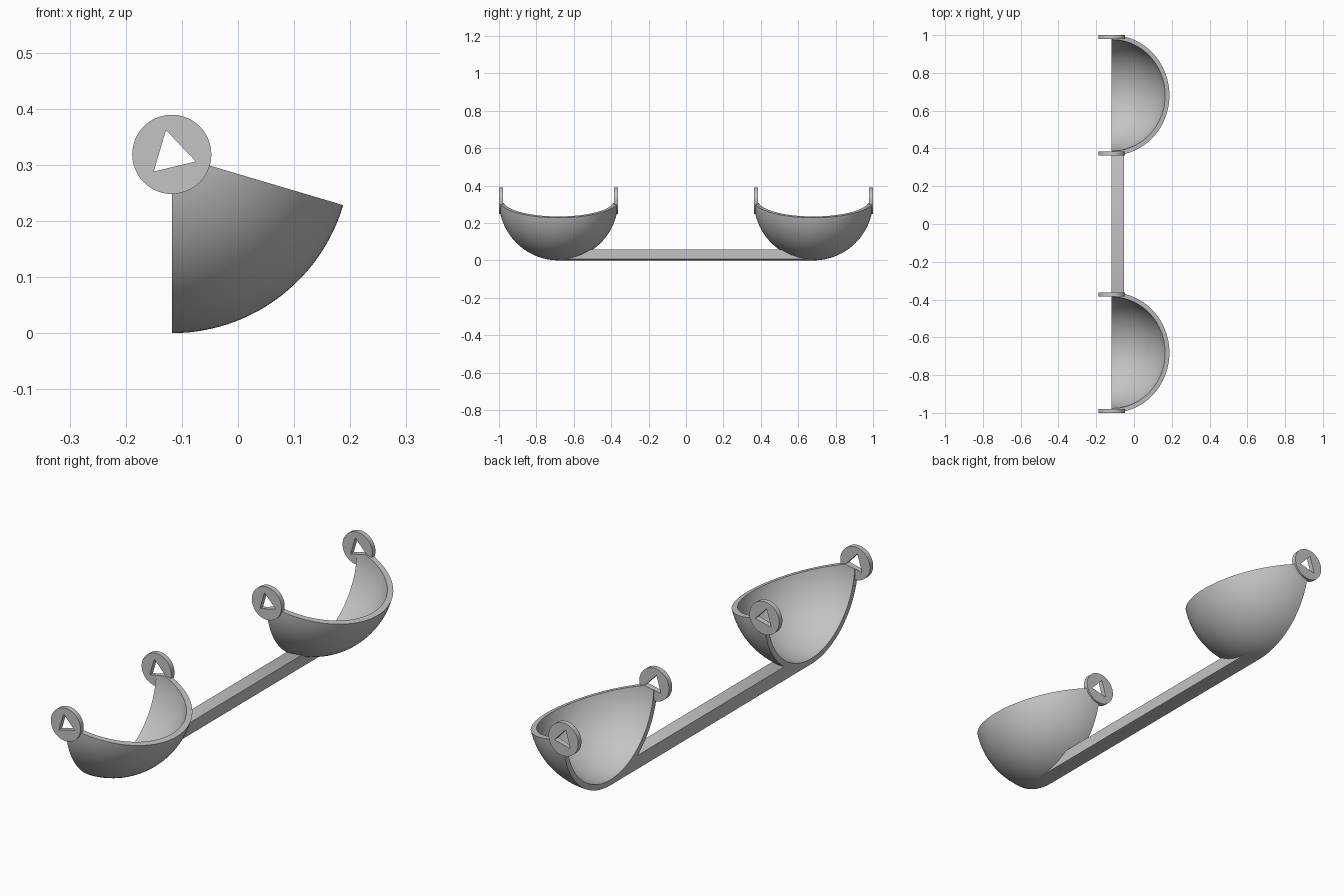
import bpy, bmesh
from math import radians, sin, cos, pi, sqrt
from mathutils import Vector, Matrix

cube = bpy.data.objects.get("Cube")
if cube:
    bpy.data.objects.remove(cube, do_unlink=True)

AXIS_X, AXIS_Z = -0.118, 0.3186     # hinge axis, parallel to y
R_OUT, R_IN = 0.3186, 0.295         # cup shell radii
CUP_Y = 0.6814                      # cup centre distance from the middle
TILT = radians(-16.5)               # slope of the cup's upper rim
DISC_R, DISC_T = 0.0705, 0.0215
HOLE_R = 0.0446

grey = bpy.data.materials.new("light_grey")
grey.use_nodes = True
grey.diffuse_color = (0.55, 0.55, 0.55, 1)
grey.node_tree.nodes["Principled BSDF"].inputs["Base Color"].default_value = (0.55, 0.55, 0.55, 1)


def make_object(name, bm, y=0):
    """Turn a bmesh built around the hinge axis into a placed object."""
    bmesh.ops.recalc_face_normals(bm, faces=bm.faces)
    mesh = bpy.data.meshes.new(name)
    bm.to_mesh(mesh)
    bm.free()
    mesh.materials.append(grey)
    obj = bpy.data.objects.new(name, mesh)
    obj.location = (AXIS_X, y, AXIS_Z)
    bpy.context.collection.objects.link(obj)
    return obj


def activate(obj):
    bpy.context.view_layer.update()
    bpy.ops.object.select_all(action='DESELECT')
    obj.select_set(True)
    bpy.context.view_layer.objects.active = obj


def cut(obj, cutter):
    mod = obj.modifiers.new("cut", 'BOOLEAN')
    mod.operation = 'DIFFERENCE'
    mod.solver = 'EXACT'
    mod.object = cutter
    activate(obj)
    bpy.ops.object.modifier_apply(modifier=mod.name)


def smooth(obj):
    activate(obj)
    bpy.ops.object.shade_smooth_by_angle(angle=radians(30))


def prism(outline, y0, y1):
    """Extrude an (x, z) outline along y."""
    bm = bmesh.new()
    face = bm.faces.new([bm.verts.new((x, y0, z)) for x, z in outline])
    ext = bmesh.ops.extrude_face_region(bm, geom=[face])
    verts = [v for v in ext["geom"] if isinstance(v, bmesh.types.BMVert)]
    bmesh.ops.translate(bm, verts=verts, vec=(0, y1 - y0, 0))
    return bm


def circle(radius, count, start=0.0):
    return [(radius * cos(start + 2 * pi * i / count),
             radius * sin(start + 2 * pi * i / count)) for i in range(count)]


def cup_shell():
    """Spin a half ring about the hinge axis into a wedge of hollow sphere."""
    n = 64
    bm = bmesh.new()
    arc = [(cos(pi * i / n), -sin(pi * i / n)) for i in range(n + 1)]
    points = [(0, R_OUT * a, R_OUT * b) for a, b in arc]
    points += [(0, R_IN * a, R_IN * b) for a, b in reversed(arc)]
    face = bm.faces.new([bm.verts.new(p) for p in points])
    start_cap = face.copy()
    bmesh.ops.spin(bm, geom=[face] + face.edges[:] + face.verts[:], cent=(0, 0, 0),
                   axis=(0, -1, 0), angle=pi / 2 + TILT, steps=28)
    bmesh.ops.remove_doubles(bm, verts=bm.verts, dist=1e-5)
    return bm


# Triangular keyhole cutter, shared by all discs and cups
keyhole = make_object("keyhole_cutter", prism(circle(HOLE_R, 3, TILT), -1.2, 1.2))
keyhole.hide_render = True

# Cups with a pierced disc at each end of their hinge axis
for side, y in (("front", -CUP_Y), ("back", CUP_Y)):
    cup = make_object(side + "_cup", cup_shell(), y)
    cut(cup, keyhole)
    smooth(cup)
    for end, s in (("outer", 1), ("inner", -1)):
        s *= 1 if y > 0 else -1
        bm = prism(circle(DISC_R, 64), s * (R_OUT - DISC_T), s * R_OUT)
        disc = make_object(side + "_" + end + "_disc", bm, y)
        cut(disc, keyhole)
        smooth(disc)

# Connecting bar, its underside following the cup curve
width, top = 0.064, 0.058 - AXIS_Z
under = [width * i / 8 for i in range(9)]
outline = [(x, -sqrt(R_OUT ** 2 - x * x)) for x in under] + [(width, top), (0, top)]
bar = make_object("connecting_bar", prism(outline, -CUP_Y, CUP_Y))

# Hollow out the bar where it would enter the cups
for y in (-CUP_Y, CUP_Y):
    bm = bmesh.new()
    bmesh.ops.create_uvsphere(bm, u_segments=64, v_segments=48, radius=R_IN + 0.002)
    hollow = make_object("cup_hollow_cutter", bm, y)
    hollow.hide_render = True
    cut(bar, hollow)
    bpy.data.objects.remove(hollow, do_unlink=True)
smooth(bar)
bpy.data.objects.remove(keyhole, do_unlink=True)
